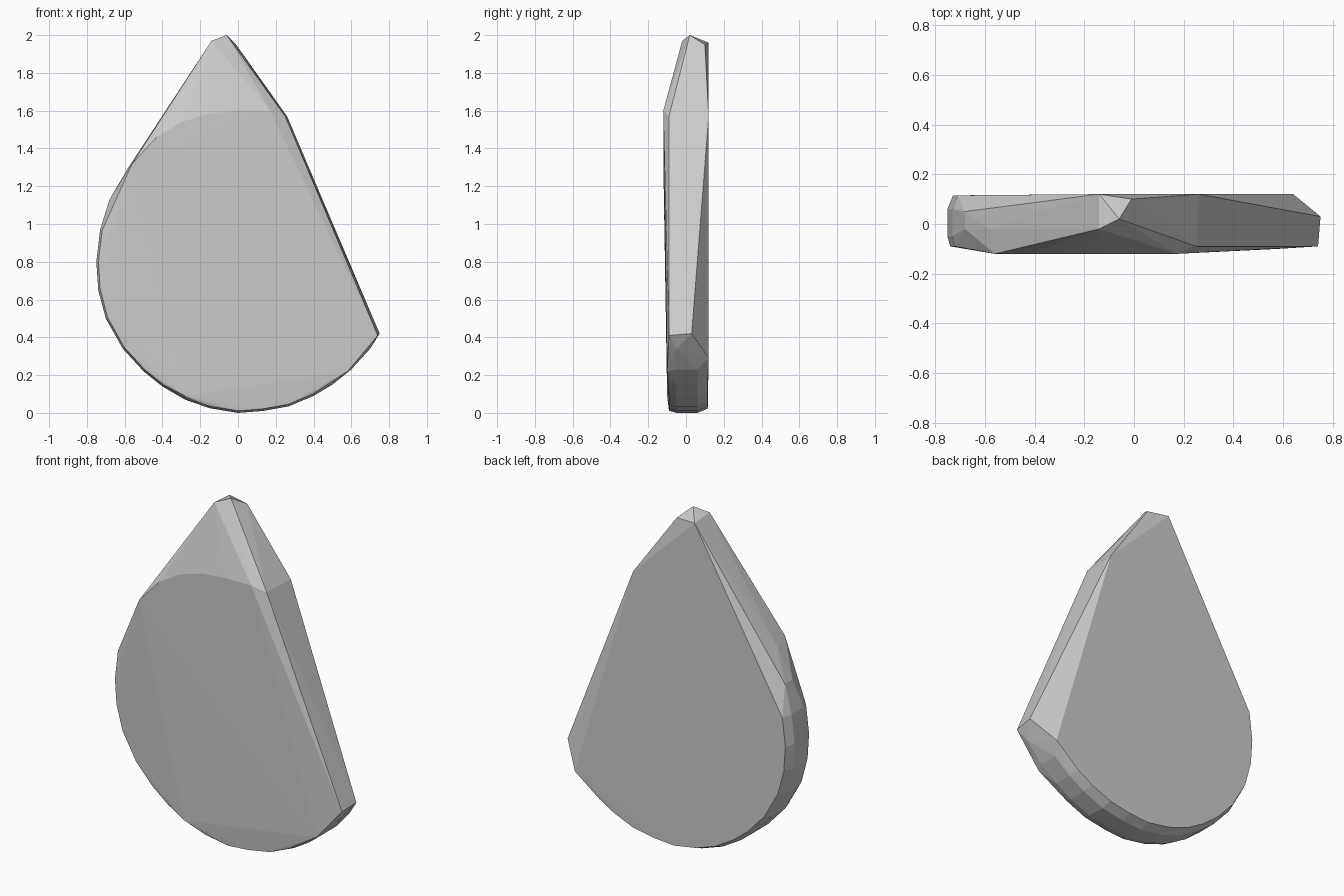
import bpy
import bmesh

cube = bpy.data.objects.get("Cube")
if cube:
    bpy.data.objects.remove(cube, do_unlink=True)


def ring(points, y):
    """Place an x-z profile at one depth."""
    return [(x, y, z) for x, z in points]


def inset(points, amount):
    """Shrink a profile towards the middle of the round body."""
    return [(x * (1 - amount), 0.75 + (z - 0.75) * (1 - amount)) for x, z in points]


# Rounded edge, from the upper left around the bottom to the right corner
rim = [(-0.58, 1.3), (-0.68, 1.13), (-0.73, 0.97), (-0.75, 0.8), (-0.74, 0.65),
       (-0.7, 0.5), (-0.61, 0.34), (-0.5, 0.22), (-0.4, 0.14), (-0.28, 0.07),
       (-0.15, 0.025), (0.0, 0.0), (0.13, 0.01), (0.27, 0.035), (0.4, 0.09),
       (0.5, 0.15), (0.6, 0.23), (0.7, 0.34)]
body = rim[2:]

# Curved top border of the front face, and its lower corners
front_arc = [(-0.56, 1.32), (-0.43, 1.46), (-0.3, 1.54), (-0.15, 1.585),
             (0.0, 1.6), (0.17, 1.6)]
front_low = [(-0.28, 0.09), (0.58, 0.22)]

# Flat back face
back = [(-0.14, 1.96), (0.26, 1.57), (0.64, 0.29)]

# Chipped tip, right shoulder and right corner
corners = [(-0.06, 0.02, 2.0), (-0.14, -0.02, 1.97), (-0.01, 0.10, 1.95),
           (0.25, -0.09, 1.57), (0.74, -0.09, 0.41), (0.75, 0.03, 0.42)]

points = (corners + ring(rim[:2], -0.02) + ring(rim[1:2], 0.05)
          + ring(body, -0.05) + ring(body[:-1], 0.06)
          + ring(inset(body, 0.015), -0.09)
          + ring(inset(body[:-2], 0.03), 0.115)
          + ring(front_arc, -0.12) + ring(front_low, -0.1) + ring(back, 0.12))

# Stone shard as one faceted convex solid
bm = bmesh.new()
for p in points:
    bm.verts.new(p)
hull = bmesh.ops.convex_hull(bm, input=bm.verts[:])
spare = {g for g in hull["geom_interior"] + hull["geom_unused"]
         if isinstance(g, bmesh.types.BMVert)}
bmesh.ops.delete(bm, geom=list(spare), context="VERTS")
bmesh.ops.recalc_face_normals(bm, faces=bm.faces[:])

mesh = bpy.data.meshes.new("stone_shard")
bm.to_mesh(mesh)
bm.free()
shard = bpy.data.objects.new("stone_shard", mesh)
bpy.context.collection.objects.link(shard)

# Plain grey stone
grey = bpy.data.materials.new("stone_grey")
grey.use_nodes = True
colour = (0.6, 0.6, 0.6, 1)
grey.diffuse_color = colour
grey.node_tree.nodes["Principled BSDF"].inputs["Base Color"].default_value = colour
mesh.materials.append(grey)
